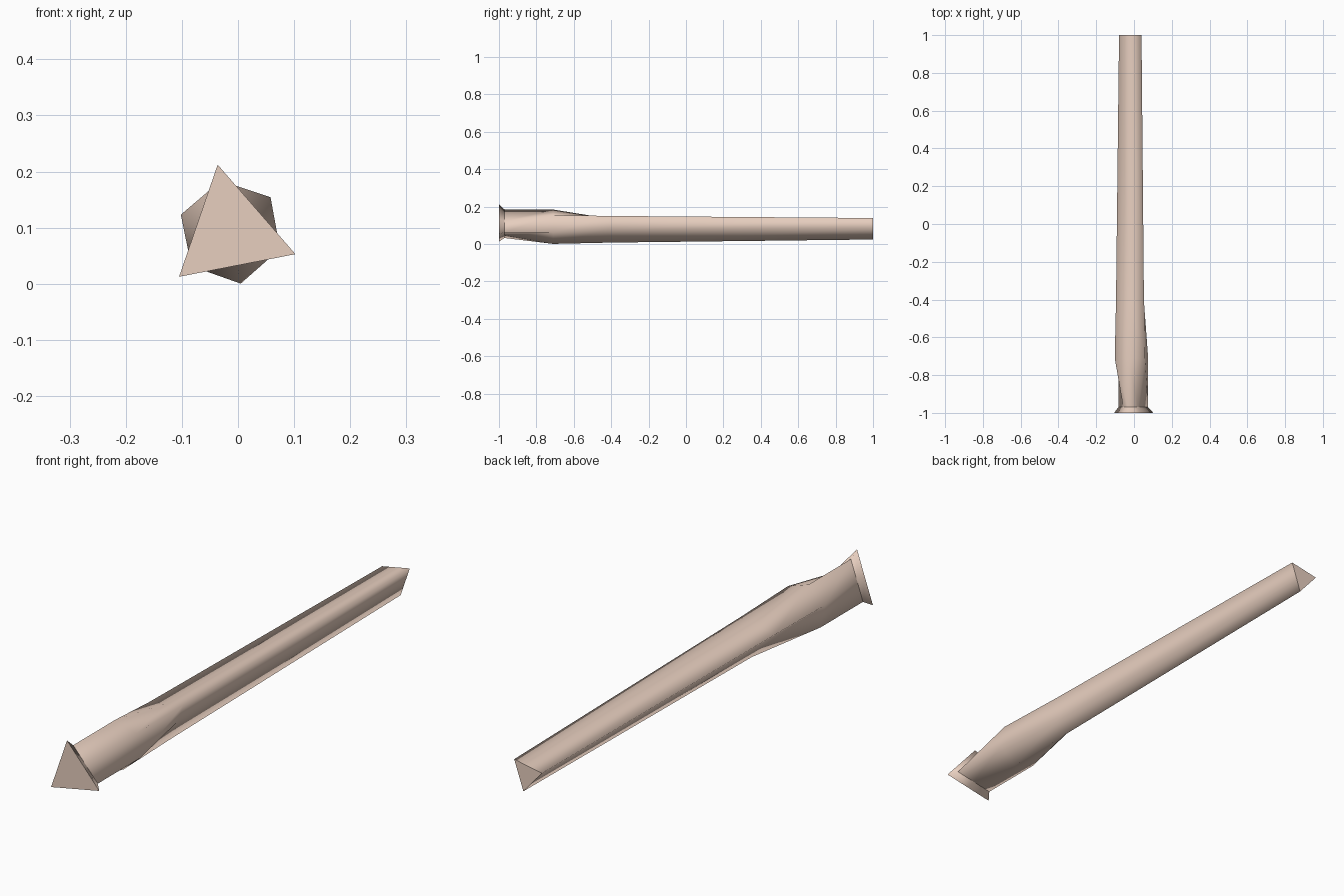
import bpy, bmesh, math

if "Cube" in bpy.data.objects:
    bpy.data.objects.remove(bpy.data.objects["Cube"])

CX, CZ = -0.013, 0.0925      # centre line of the shaft
TURN = math.radians(101)     # rotation of the front triangle

# (y, radius of front-triangle corners, radius of the in-between corners)
SECTIONS = [
    (-1.00, 0.122, 0.061),    # flared butt plate
    (-0.97, 0.093, 0.0465),   # neck behind the flare
    (-0.71, 0.093, 0.094),    # swollen hexagonal grip
    (-0.41, 0.0435, 0.087),   # reversed triangle
    (1.00, 0.035, 0.070),     # slim far end
]


def loft(name, sections):
    """Skin six-sided rings along y and cap both ends."""
    bm = bmesh.new()
    rings = []
    for y, ra, rb in sections:
        ring = []
        for i in range(6):
            r = rb if i % 2 else ra
            a = TURN + i * math.pi / 3
            ring.append(bm.verts.new((CX + r * math.cos(a), y, CZ + r * math.sin(a))))
        rings.append(ring)
    for r0, r1 in zip(rings, rings[1:]):
        for i in range(6):
            j = (i + 1) % 6
            bm.faces.new((r0[i], r0[j], r1[j], r1[i])).smooth = True
    bm.faces.new(rings[0])
    bm.faces.new(rings[-1])
    # Crisp edges around the caps and the neck
    for ring in (rings[0], rings[1], rings[-1]):
        for i in range(6):
            bm.edges.get((ring[i], ring[(i + 1) % 6])).smooth = False
    bmesh.ops.recalc_face_normals(bm, faces=bm.faces)
    mesh = bpy.data.meshes.new(name)
    bm.to_mesh(mesh)
    bm.free()
    obj = bpy.data.objects.new(name, mesh)
    bpy.context.collection.objects.link(obj)
    return obj


# Tapered shaft with flared end
shaft = loft("tapered_shaft", SECTIONS)
mat = bpy.data.materials.new("pale_wood")
mat.diffuse_color = (0.80, 0.62, 0.52, 1)
mat.use_nodes = True
mat.node_tree.nodes["Principled BSDF"].inputs["Base Color"].default_value = mat.diffuse_color
shaft.data.materials.append(mat)
